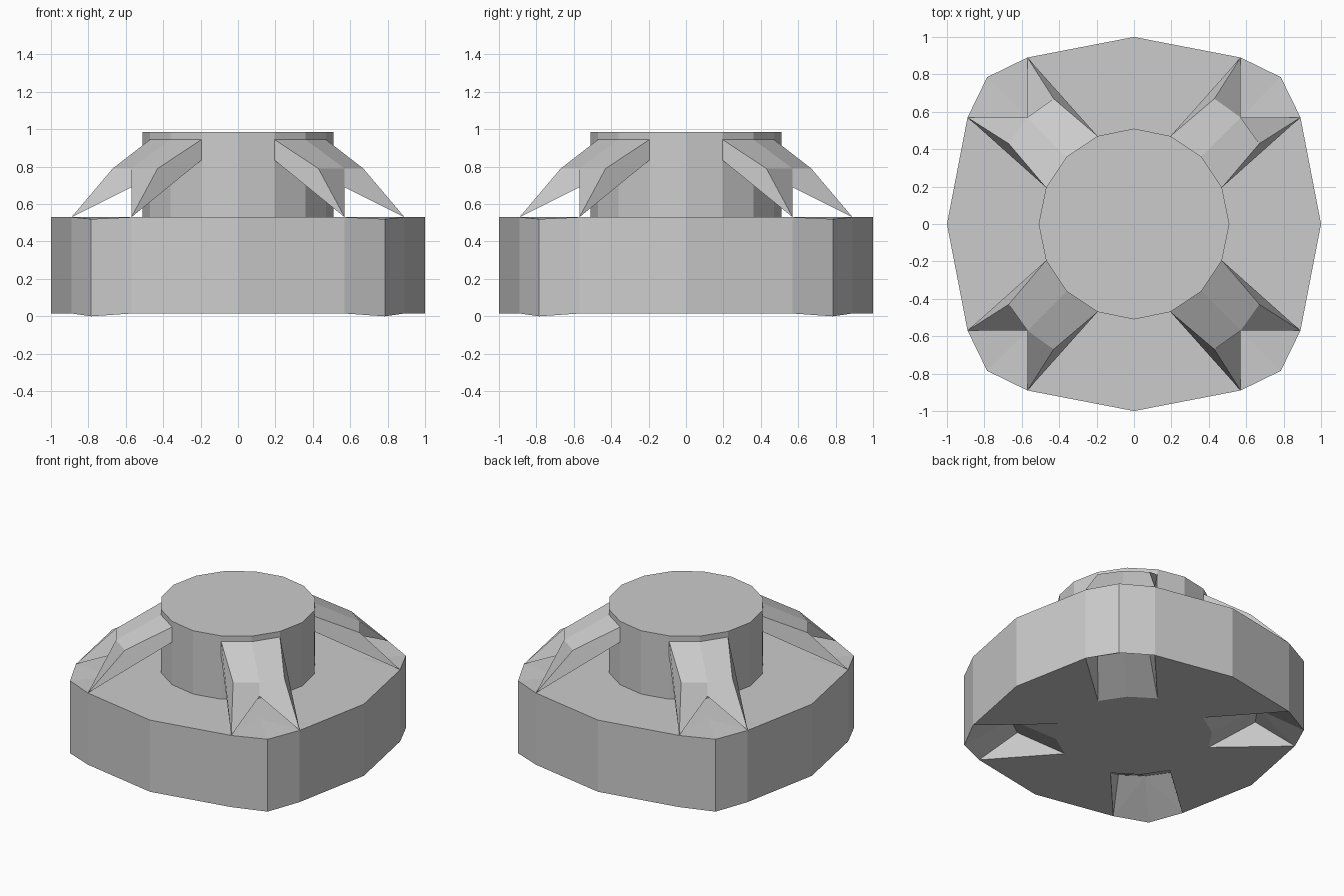
import bpy, bmesh

if "Cube" in bpy.data.objects:
    bpy.data.objects.remove(bpy.data.objects["Cube"])

def build(name, faces):
    """Make an object from faces given as lists of points."""
    bm = bmesh.new()
    for pts in faces:
        bm.faces.new([bm.verts.new(p) for p in pts])
    bmesh.ops.remove_doubles(bm, verts=bm.verts, dist=1e-4)
    bmesh.ops.recalc_face_normals(bm, faces=bm.faces)
    me = bpy.data.meshes.new(name)
    bm.to_mesh(me)
    bm.free()
    ob = bpy.data.objects.new(name, me)
    bpy.context.collection.objects.link(ob)
    return ob

def turn(p, k):
    for _ in range(k):
        p = (-p[1], p[0], *p[2:])
    return p

def all_turns(pts):
    return [turn(p, k) for k in range(4) for p in pts]

def at(p, z):
    return (p[0], p[1], z)

LOW, TOP, CAP = 0.015, 0.53, 0.985
# plan points of one corner: rim, collar arc, rib bend
A, C, B = (0.89, 0.57), (0.785, 0.785), (0.57, 0.89)
L1, L2, L3 = (0.47, 0.195), (0.36, 0.36), (0.195, 0.47)
M1, M2, M3 = (0.67, 0.43), (0.57, 0.57), (0.43, 0.67)

# base block with sloped corners and a pocket under each corner
faces = [all_turns([at((1, 0), TOP), at(A, TOP), at(M2, TOP), at(B, TOP)]),
         all_turns([at(p, LOW) for p in ((1, 0), A, L1, L2, L3, B)])]
outline = all_turns([(1, 0, LOW, TOP), (*A, LOW, TOP), (*C, 0, 0.52), (*B, LOW, TOP)])
for p, q in zip(outline, outline[1:] + outline[:1]):
    faces.append([at(p, p[2]), at(q, q[2]), at(q, q[3]), at(p, p[3])])
P = 0.175
a, b, c = at(A, LOW), at(B, LOW), at(C, 0)
l1, l2, l3 = (at(p, LOW) for p in (L1, L2, L3))
m1, m2, m3 = (at(p, P) for p in (M1, M2, M3))
corner = [[at(A, TOP), at(C, 0.52), at(M2, TOP)], [at(C, 0.52), at(B, TOP), at(M2, TOP)],
          [a, c, m2], [c, b, m2], [a, m2, m1], [b, m3, m2],
          [a, m1, l1], [b, l3, m3], [l1, m1, m2, l2], [l2, m2, m3, l3]]
faces += [[turn(p, k) for p in f] for k in range(4) for f in corner]
build("base", faces)

# round collar
ring = all_turns([(0.51, 0), L1, L2, L3])
faces = [[at(p, CAP) for p in ring]]
for p, q in zip(ring, ring[1:] + ring[:1]):
    faces.append([at(p, TOP), at(q, TOP), at(q, CAP), at(p, CAP)])
build("collar", faces)

# four bent ribs bridging collar and rim
a, b = at(A, TOP), at(B, TOP)
t1, t2, t3 = (at(p, 0.945) for p in (L1, L2, L3))
u1, u2, u3 = (at(p, 0.835) for p in (L1, L2, L3))
m1, m2, m3 = (at(p, 0.79) for p in (M1, M2, M3))
n = at(M2, 0.69)
rib = [[t1, m1, m2, t2], [t2, m2, m3, t3], [m1, a, n, m2], [m2, n, b, m3],
       [t1, u1, a, m1], [t3, m3, b, u3], [u1, u2, n, a], [u2, u3, b, n],
       [t1, t2, u2, u1], [t2, t3, u3, u2]]
for k in range(4):
    build("rib_%d" % (k + 1), [[turn(p, k) for p in f] for f in rib])
